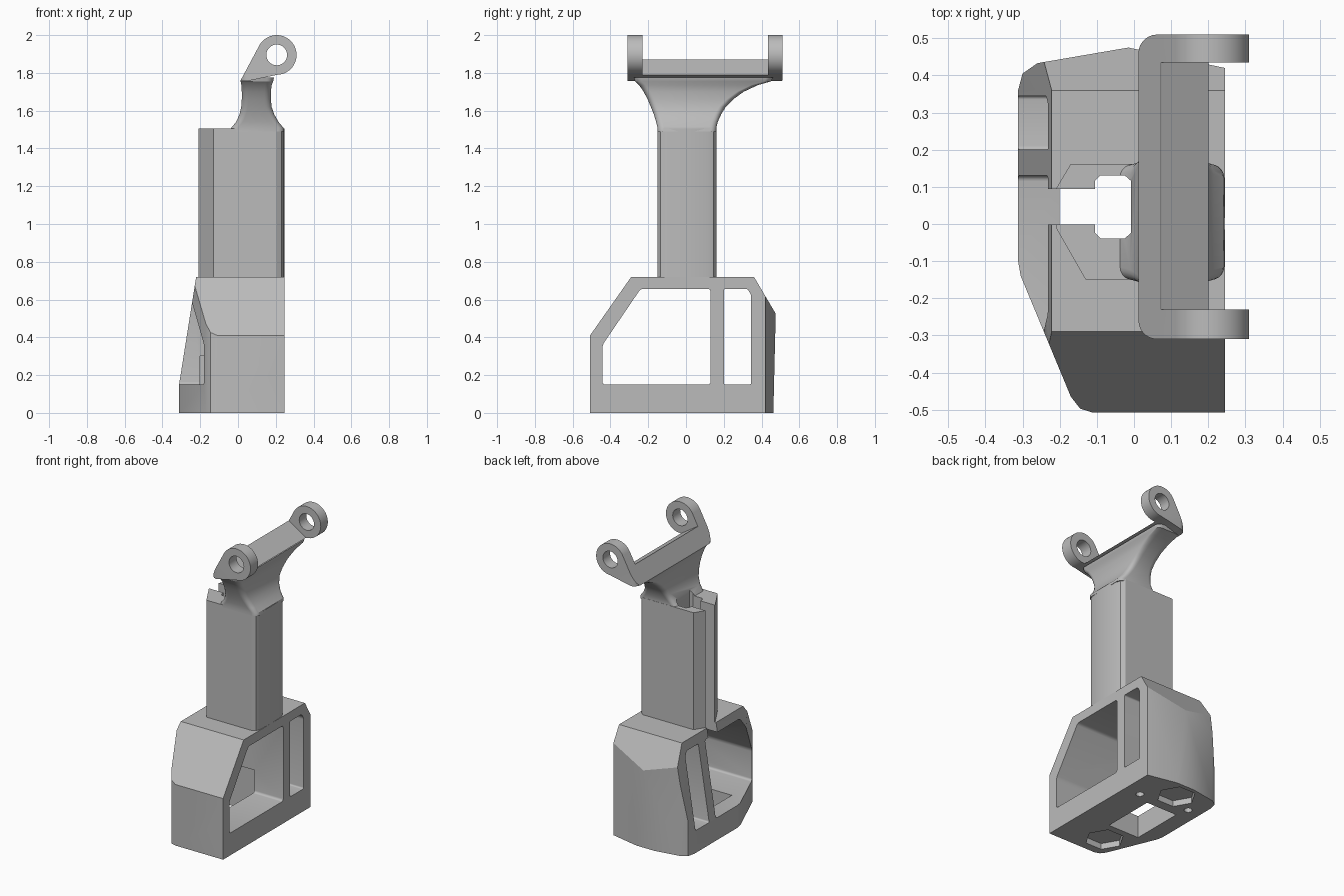
import bpy, bmesh, math
from mathutils import Vector

if "Cube" in bpy.data.objects:
    bpy.data.objects.remove(bpy.data.objects["Cube"], do_unlink=True)

grey = bpy.data.materials.new("plain grey")
grey.use_nodes = True
grey.diffuse_color = (0.5, 0.5, 0.5, 1)
grey.node_tree.nodes["Principled BSDF"].inputs["Base Color"].default_value = (0.5, 0.5, 0.5, 1)


def finish(bm, name):
    bmesh.ops.recalc_face_normals(bm, faces=bm.faces)
    mesh = bpy.data.meshes.new(name)
    bm.to_mesh(mesh)
    bm.free()
    mesh.materials.append(grey)
    obj = bpy.data.objects.new(name, mesh)
    bpy.context.collection.objects.link(obj)
    return obj


def prism(name, points, axis, lo, hi, radius=0):
    """Extrude a 2D outline along an axis, optionally rounding its corners."""
    place = {"x": lambda a, b, d: (d, a, b),
             "y": lambda a, b, d: (a, d, b),
             "z": lambda a, b, d: (a, b, d)}[axis]
    bm = bmesh.new()
    rings = [[bm.verts.new(place(a, b, d)) for a, b in points] for d in (lo, hi)]
    bm.faces.new(rings[0])
    bm.faces.new(rings[1])
    n = len(points)
    for i in range(n):
        j = (i + 1) % n
        bm.faces.new((rings[0][i], rings[0][j], rings[1][j], rings[1][i]))
    bmesh.ops.recalc_face_normals(bm, faces=bm.faces)
    if radius:
        edges = [bm.edges.get((rings[0][i], rings[1][i])) for i in range(n)]
        bmesh.ops.bevel(bm, geom=edges, offset=radius, segments=4, profile=0.5,
                        affect="EDGES")
    return finish(bm, name)


def ring(cx, cy, r, count, start=0, sweep=360):
    steps = count if sweep == 360 else count - 1
    return [(cx + r * math.cos(math.radians(start + sweep * i / steps)),
             cy + r * math.sin(math.radians(start + sweep * i / steps)))
            for i in range(count)]


def combine(obj, tool, operation="DIFFERENCE"):
    mod = obj.modifiers.new("cut", "BOOLEAN")
    mod.operation = operation
    mod.solver = "EXACT"
    mod.object = tool
    bpy.context.view_layer.objects.active = obj
    bpy.ops.object.modifier_apply(modifier=mod.name)
    bpy.data.objects.remove(tool, do_unlink=True)


def rect(a0, b0, a1, b1):
    return [(a0, b0), (a1, b0), (a1, b1), (a0, b1)]


def channel(lo, hi):
    """Keyhole slot running down the column."""
    half = [(-0.3, 0.048), (-0.105, 0.048), (-0.105, 0.07), (-0.09, 0.085),
            (-0.025, 0.085), (-0.008, 0.07)]
    outline = [(x, 0.046 + y) for x, y in half]
    outline += [(x, 0.046 - y) for x, y in reversed(half)]
    return prism("channel_cutter", outline, "z", lo, hi)


# Base housing: plan outline trimmed by its side and front profiles
base = prism("base_frame", [
    (0.245, -0.508), (-0.11, -0.508), (-0.145, -0.497), (-0.17, -0.465),
    (-0.305, -0.14), (-0.312, -0.1), (-0.312, 0.36), (-0.3, 0.405),
    (-0.26, 0.433), (-0.015, 0.475), (0.245, 0.42)], "z", 0, 0.8)
combine(base, prism("side_trim", [
    (-0.508, -0.1), (-0.508, 0.41), (-0.29, 0.72), (0.36, 0.72),
    (0.475, 0.525), (0.46, -0.1)], "x", -1, 1), "INTERSECT")
combine(base, prism("front_trim", [
    (-0.312, -0.1), (-0.312, 0.15), (-0.22, 0.73), (0.3, 0.73),
    (0.3, -0.1)], "y", -1, 1), "INTERSECT")

# Window openings through the base
combine(base, prism("large_window", [
    (-0.442, 0.15), (0.13, 0.15), (0.13, 0.657), (-0.24, 0.657),
    (-0.442, 0.36)], "x", -1, 1, 0.015))
combine(base, prism("small_window", [
    (0.2, 0.15), (0.345, 0.15), (0.345, 0.625), (0.325, 0.657),
    (0.2, 0.657)], "x", -1, 1, 0.01))

# Openings in the floor and the underside recesses
combine(base, channel(0.5, 0.9))
combine(base, prism("floor_opening", rect(-0.2, -0.2, 0.03, 0.16), "z", -0.1, 0.3))
for y in (-0.35, 0.33):
    combine(base, prism("hex_recess", ring(-0.06, y, 0.12, 6), "z", -0.1, 0.04))
for x, y in ((0.13, 0.21), (-0.22, 0.25)):
    combine(base, prism("screw_hole", ring(x, y, 0.025, 20), "z", -0.1, 0.1))

# Column with its slot
column = prism("column", [
    (-0.21, -0.01), (-0.13, -0.15), (0.205, -0.15), (0.23, -0.135),
    (0.24, -0.105), (0.245, 0.0), (0.24, 0.115), (0.23, 0.145),
    (0.205, 0.162), (-0.17, 0.162), (-0.21, 0.095)], "z", 0.69, 1.505)
combine(column, channel(0.5, 1.8))

# Flared neck lofted through rounded rectangles: height, x range, y range
sections = [(1.49, -0.045, 0.243, -0.15, 0.16), (1.51, -0.035, 0.24, -0.151, 0.161),
            (1.54, -0.01, 0.215, -0.158, 0.168), (1.58, 0.008, 0.192, -0.17, 0.186),
            (1.62, 0.017, 0.178, -0.186, 0.21), (1.66, 0.02, 0.174, -0.203, 0.25),
            (1.70, 0.02, 0.174, -0.224, 0.305), (1.735, 0.018, 0.178, -0.248, 0.38),
            (1.755, 0.014, 0.186, -0.27, 0.45), (1.775, 0.022, 0.19, -0.275, 0.46)]
bm = bmesh.new()
loops = []
for z, x0, x1, y0, y1 in sections:
    r = 0.035
    corners = [(x1 - r, y1 - r, 0), (x0 + r, y1 - r, 90),
               (x0 + r, y0 + r, 180), (x1 - r, y0 + r, 270)]
    outline = [p for cx, cy, a in corners for p in ring(cx, cy, r, 6, a, 90)]
    loops.append([bm.verts.new((x, y, z)) for x, y in outline])
for lower, upper in zip(loops, loops[1:]):
    for i in range(len(lower)):
        j = (i + 1) % len(lower)
        bm.faces.new((lower[i], lower[j], upper[j], upper[i]))
bm.faces.new(loops[0])
bm.faces.new(loops[-1])
neck = finish(bm, "neck")
combine(neck, channel(1.3, 1.7))

# Yoke: one long extrusion, opened between the two ears
cx, cz = 0.205, 1.895
yoke = prism("yoke", [(0.012, 1.757), (0.05, 1.757)]
             + ring(cx, cz, 0.105, 40, -88, 240), "y", -0.31, 0.51)
combine(yoke, prism("yoke_gap", [
    (-0.1, 1.87), (0.075, 1.87), (0.205, 1.785), (0.205, 1.7), (0.5, 1.7),
    (0.5, 2.2), (-0.1, 2.2)], "y", -0.23, 0.435))
combine(yoke, prism("pin_hole", ring(cx, cz, 0.055, 32), "y", -1, 1))
combine(yoke, prism("corner_trim", ring(0.062, 0.46, 0.05, 8, 90, 90)
                    + ring(0.062, -0.26, 0.05, 8, 180, 90)
                    + [(0.5, -0.31), (0.5, 0.51)], "z", 1.5, 2.2), "INTERSECT")

# Smooth curved surfaces while keeping crisp edges
bpy.ops.object.select_all(action="DESELECT")
for obj in (base, column, neck, yoke):
    obj.select_set(True)
bpy.context.view_layer.objects.active = base
bpy.ops.object.shade_smooth_by_angle(angle=math.radians(28))
